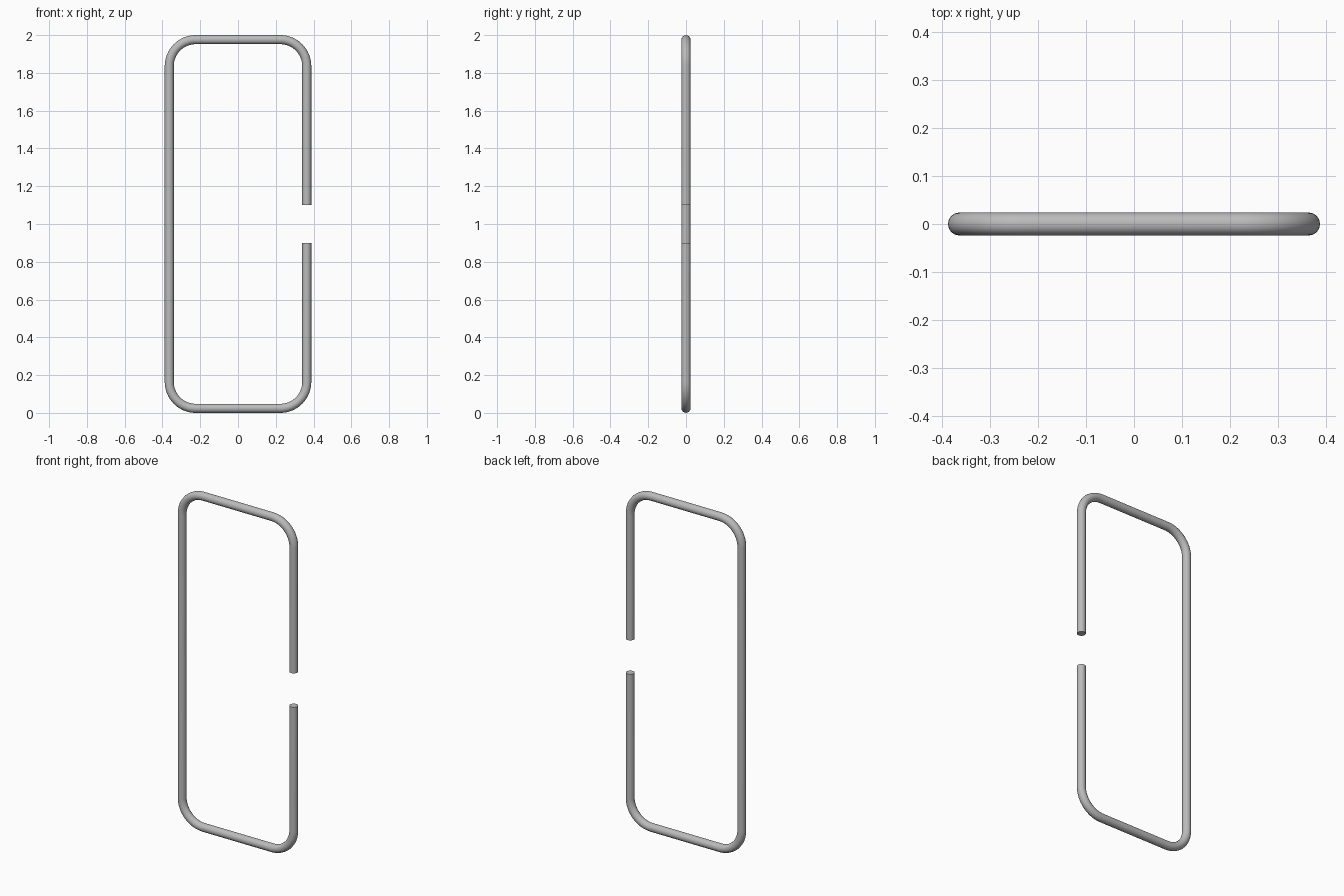
import bpy
from math import cos, sin, pi

cube = bpy.data.objects.get("Cube")
if cube:
    bpy.data.objects.remove(cube, do_unlink=True)

TUBE = 0.024           # tube radius
HALF_W = 0.388 - TUBE  # centre line half width
HALF_H = 1.0 - TUBE    # centre line half height
BEND = 0.14            # centre line bend radius
GAP = 0.1              # half of the opening
STEPS = 16

# Brushed steel
steel = bpy.data.materials.new("steel_grey")
steel.use_nodes = True
colour = (0.5, 0.5, 0.5, 1)
steel.diffuse_color = colour
steel.node_tree.nodes["Principled BSDF"].inputs["Base Color"].default_value = colour

# Centre line: up from the opening, round four bends, back to the opening
path = [(HALF_W, 1 + GAP)]
for corner, (sx, sz) in enumerate([(1, 1), (-1, 1), (-1, -1), (1, -1)]):
    cx, cz = sx * (HALF_W - BEND), 1 + sz * (HALF_H - BEND)
    for i in range(STEPS + 1):
        a = (corner + i / STEPS) * pi / 2
        path.append((cx + BEND * cos(a), cz + BEND * sin(a)))
path.append((HALF_W, 1 - GAP))

# Bent round bar with flat capped ends
curve = bpy.data.curves.new("bent_bar", "CURVE")
curve.dimensions = "3D"
curve.bevel_depth = TUBE
curve.bevel_resolution = 6
curve.use_fill_caps = True
spline = curve.splines.new("POLY")
spline.points.add(len(path) - 1)
for point, (x, z) in zip(spline.points, path):
    point.co = (x, 0, z, 1)
curve.materials.append(steel)
bar = bpy.data.objects.new("bent_bar", curve)
bpy.context.collection.objects.link(bar)

# Convert to a mesh, smooth with sharp end rims
bpy.ops.object.select_all(action="DESELECT")
bar.select_set(True)
bpy.context.view_layer.objects.active = bar
bpy.ops.object.convert(target="MESH")
bpy.ops.object.shade_smooth_by_angle()
